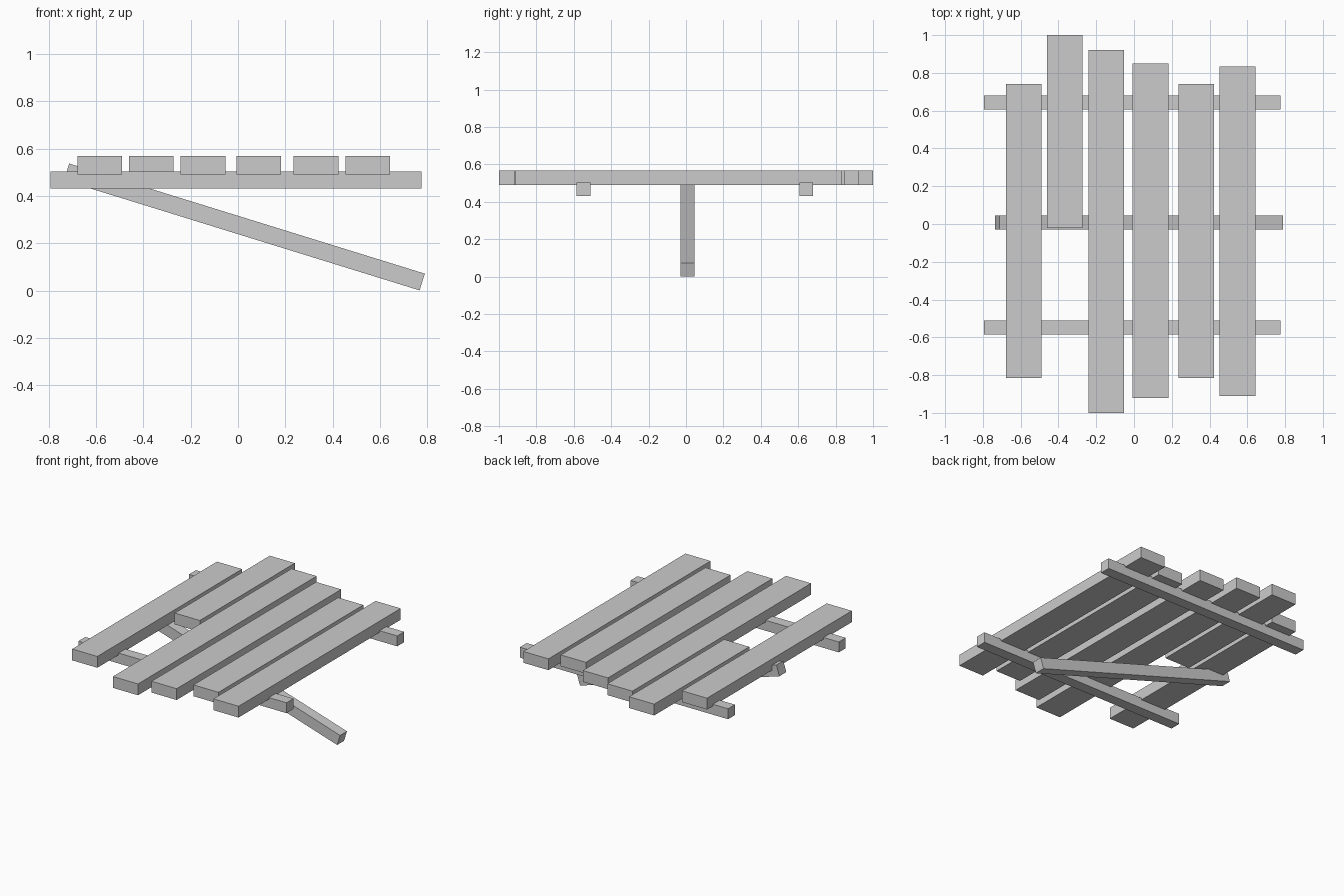
import bpy, math
from mathutils import Vector

if "Cube" in bpy.data.objects:
    bpy.data.objects.remove(bpy.data.objects["Cube"])


def box(name, lo, hi):
    lo, hi = Vector(lo), Vector(hi)
    bpy.ops.mesh.primitive_cube_add(size=1, location=(lo + hi) / 2)
    ob = bpy.context.object
    ob.name = name
    ob.scale = hi - lo
    return ob


# top planks: left x, front y, back y
planks = [(-0.678, -0.815, 0.742), (-0.461, -0.022, 1.0), (-0.242, -1.0, 0.922),
          (-0.007, -0.92, 0.85), (0.235, -0.815, 0.742), (0.453, -0.911, 0.833)]
for i, (x, y0, y1) in enumerate(planks):
    box(f"plank_{i + 1}", (x, y0, 0.491), (x + 0.189, y1, 0.568))

# two cross rails under the planks
for name, y in (("front_rail", -0.585), ("back_rail", 0.606)):
    box(name, (-0.793, y, 0.432), (0.775, y + 0.074, 0.503))

# slanted prop: runs from under the left side down to the ground at right
a, b = Vector((-0.724, 0.008, 0.5015)), Vector((0.778, 0.008, 0.0365))
d = b - a
bpy.ops.mesh.primitive_cube_add(size=1, location=(a + b) / 2)
prop = bpy.context.object
prop.name = "slanted_prop"
prop.scale = (d.length, 0.074, 0.074)
prop.rotation_euler = (0, math.atan2(-d.z, d.x), 0)
